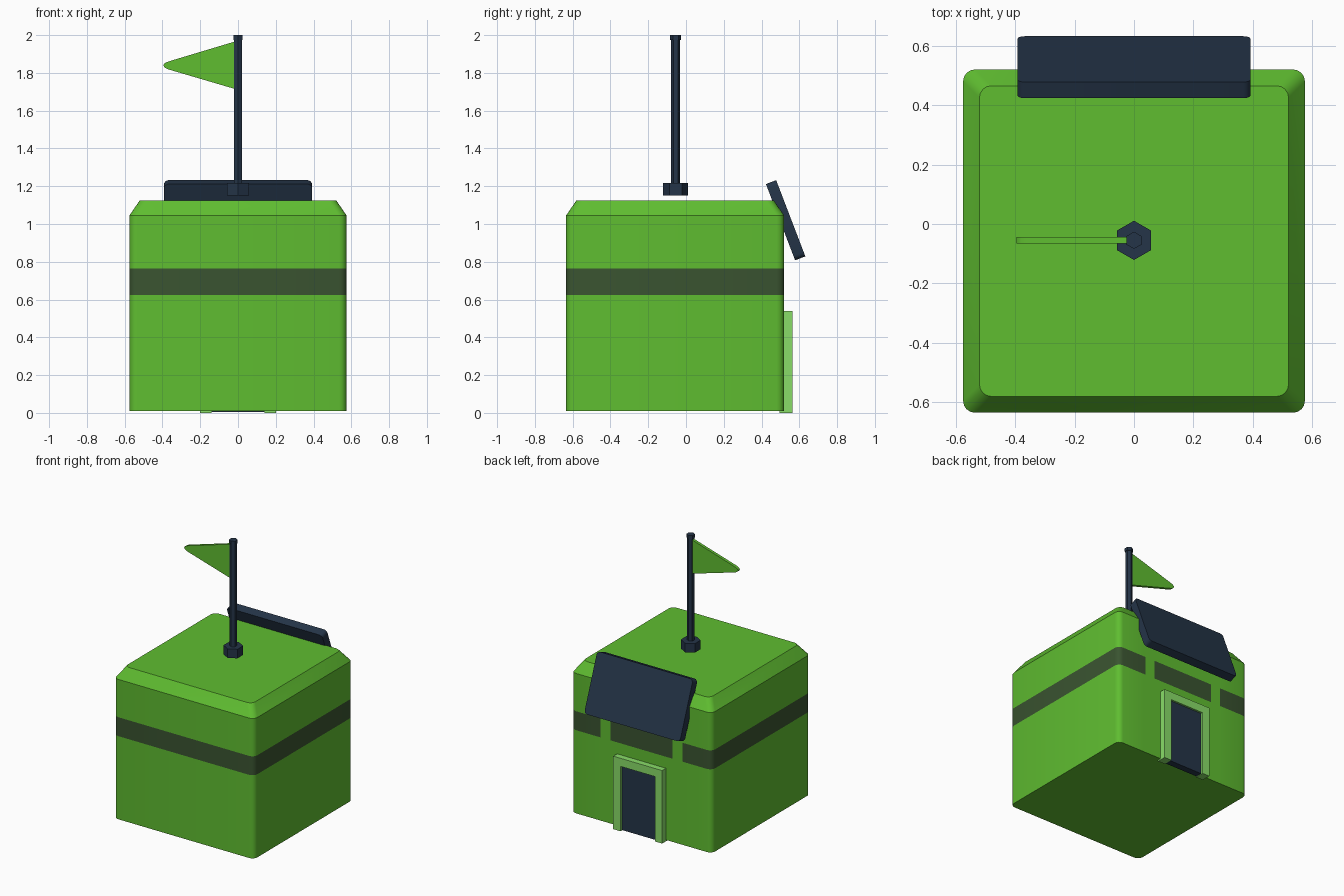
import bpy, bmesh
from math import sin, cos, pi, atan2, radians
from mathutils import Matrix, Vector

if "Cube" in bpy.data.objects:
    bpy.data.objects.remove(bpy.data.objects["Cube"])

CY = -0.0575  # body centre in y


def material(name, rgb):
    m = bpy.data.materials.new(name)
    m.diffuse_color = (*rgb, 1)
    m.use_nodes = True
    m.node_tree.nodes["Principled BSDF"].inputs["Base Color"].default_value = m.diffuse_color
    return m


GREEN = material("green", (0.115, 0.51, 0.03))
BAND = material("dark_green", (0.042, 0.088, 0.03))
LIGHT = material("light_green", (0.25, 0.72, 0.14))
NAVY = material("navy", (0.018, 0.035, 0.065))


def finish(name, bm, mats, smooth=True):
    bmesh.ops.recalc_face_normals(bm, faces=bm.faces)
    me = bpy.data.meshes.new(name)
    bm.to_mesh(me)
    bm.free()
    for m in mats:
        me.materials.append(m)
    ob = bpy.data.objects.new(name, me)
    bpy.context.collection.objects.link(ob)
    if smooth:
        bpy.ops.object.select_all(action='DESELECT')
        ob.select_set(True)
        bpy.context.view_layer.objects.active = ob
        bpy.ops.object.shade_smooth_by_angle(angle=radians(30))
    return ob


def rounded_rect(hx, hy, r, n=4, splits=()):
    """Counter-clockwise outline; splits are extra x positions on the +y edge."""
    pts = []
    for k, (sx, sy) in enumerate([(1, 1), (-1, 1), (-1, -1), (1, -1)]):
        for i in range(n + 1):
            a = (k + i / n) * pi / 2
            pts.append((sx * (hx - r) + r * cos(a), sy * (hy - r) + r * sin(a)))
        if k == 0:
            pts += [(x, hy) for x in splits]
    return pts


def loft(bm, rings):
    """Skin equal-length rings of 3D points and cap both ends."""
    vs = [[bm.verts.new(p) for p in ring] for ring in rings]
    n = len(vs[0])
    bands = []
    for a, b in zip(vs, vs[1:]):
        bands.append([bm.faces.new((a[i], a[(i + 1) % n], b[(i + 1) % n], b[i]))
                      for i in range(n)])
    bm.faces.new(vs[0][::-1])
    bm.faces.new(vs[-1])
    return bands


def slab_xz(name, pts, y0, y1, mat):
    """Extrude an x-z outline along y."""
    bm = bmesh.new()
    loft(bm, [[(x, y, z) for x, z in pts] for y in (y0, y1)])
    return finish(name, bm, [mat])


def hex_prism(name, r, z0, z1):
    bm = bmesh.new()
    ring = [(r * cos(pi / 6 + i * pi / 3), r * sin(pi / 6 + i * pi / 3)) for i in range(6)]
    loft(bm, [[(x, y - 0.055, z) for x, y in ring] for z in (z0, z1)])
    return finish(name, bm, [NAVY], smooth=False)


# Body with chamfered roof and a flush dark band, broken twice on the back
splits = (0.335, 0.255, -0.255, -0.335)
bm = bmesh.new()
rings = []
for z, inset in [(0.01, 0), (0.625, 0), (0.765, 0), (1.045, 0), (1.125, 0.055)]:
    ring = rounded_rect(0.575 - inset, 0.5775 - inset, 0.04, splits=splits)
    rings.append([(x, y + CY, z) for x, y in ring])
bands = loft(bm, rings)
for f in bands[1]:
    c = f.calc_center_median()
    if not (c.y > 0.519 and 0.255 < abs(c.x) < 0.335):
        f.material_index = 1
finish("body", bm, [GREEN, BAND])

# Door and its frame on the back
slab_xz("door_frame", [(-0.2, 0), (-0.2, 0.54), (0.2, 0.54), (0.2, 0),
                       (0.14, 0), (0.14, 0.48), (-0.14, 0.48), (-0.14, 0)],
        0.495, 0.565, LIGHT)
slab_xz("door", [(-0.14, 0.004), (-0.14, 0.48), (0.14, 0.48), (0.14, 0.004)],
        0.5, 0.55, NAVY)

# Tilted awning slab with rounded corners
bm = bmesh.new()
outline = rounded_rect(0.392, 0.216, 0.025)
loft(bm, [[(x, y, z) for x, y in outline] for z in (-0.029, 0.029)])
tilt = atan2(-0.405, 0.155)
bmesh.ops.transform(bm, verts=bm.verts,
                    matrix=Matrix.Translation(Vector((0, 0.5275, 1.02))) @ Matrix.Rotation(tilt, 4, 'X'))
finish("awning", bm, [NAVY])

# Flagpole
hex_prism("pole_base", 0.066, 1.15, 1.217)
hex_prism("pole", 0.024, 1.16, 1.985)
hex_prism("pole_cap", 0.029, 1.975, 2.0)

# Pennant with a rounded tip
tip = [(-0.36, 1.863), (-0.38, 1.856), (-0.391, 1.848), (-0.395, 1.84),
       (-0.391, 1.831), (-0.38, 1.823), (-0.36, 1.816)]
slab_xz("flag", [(-0.01, 1.968)] + tip + [(-0.01, 1.713)], -0.066, -0.044, GREEN)
